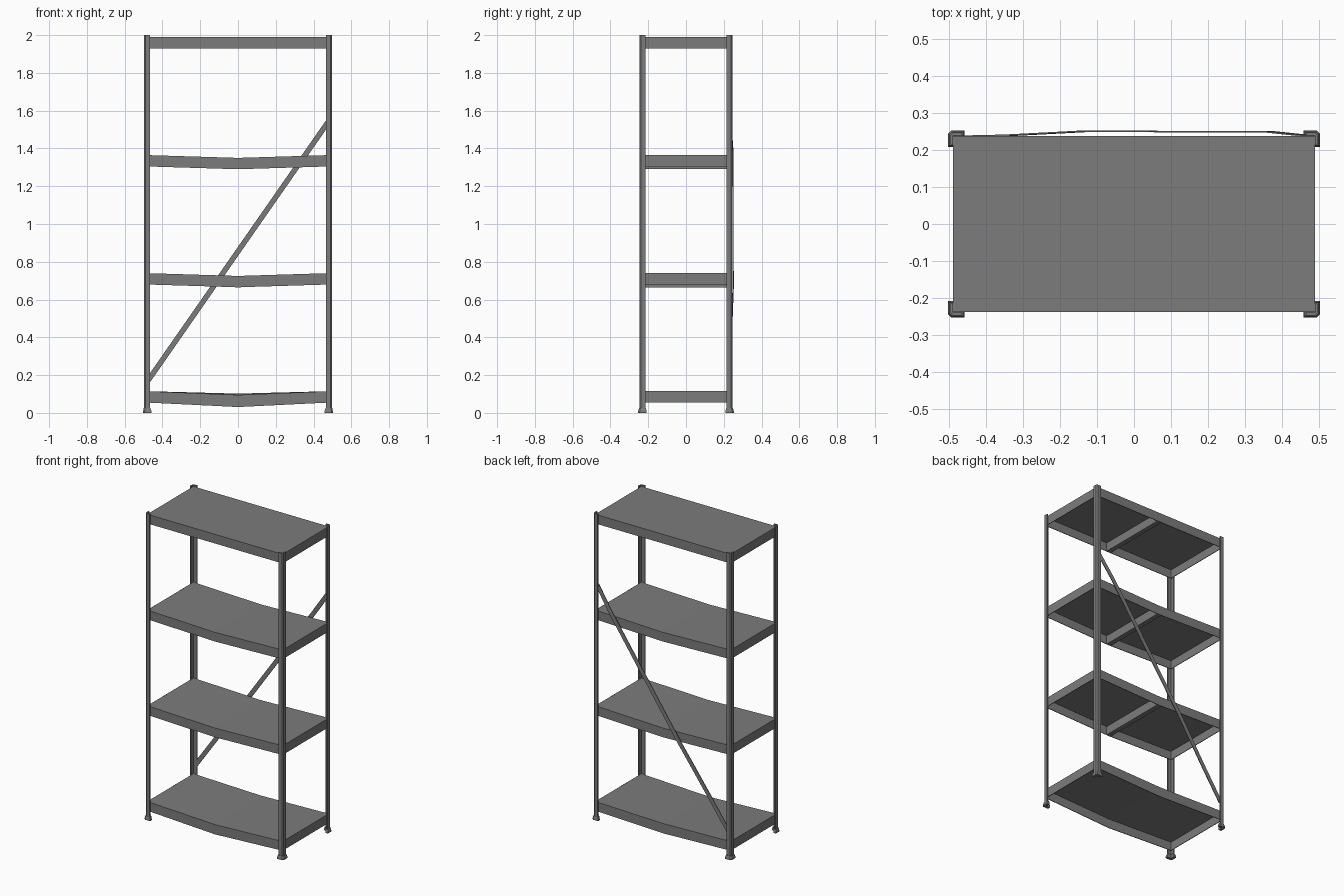
import bpy, bmesh
from mathutils import Vector

cube = bpy.data.objects.get("Cube")
if cube:
    bpy.data.objects.remove(cube, do_unlink=True)

steel = bpy.data.materials.new("grey_steel")
steel.use_nodes = True
grey = (0.2, 0.2, 0.2, 1)
steel.diffuse_color = grey
steel.node_tree.nodes["Principled BSDF"].inputs["Base Color"].default_value = grey


def finish(name, bm):
    bmesh.ops.recalc_face_normals(bm, faces=bm.faces)
    mesh = bpy.data.meshes.new(name)
    bm.to_mesh(mesh)
    bm.free()
    mesh.materials.append(steel)
    ob = bpy.data.objects.new(name, mesh)
    bpy.context.scene.collection.objects.link(ob)
    return ob


def loft(bm, rings):
    """Closed solid through rings of equal point count."""
    loops = [[bm.verts.new(p) for p in ring] for ring in rings]
    n = len(loops[0])
    for a, b in zip(loops, loops[1:]):
        for i in range(n):
            j = (i + 1) % n
            bm.faces.new((a[i], a[j], b[j], b[i]))
    bm.faces.new(loops[0])
    bm.faces.new(loops[-1])


def angle_section(sx, sy, z, outer, inner, thick, cut=0.008):
    """L section with a chamfered outer corner, at one corner of the rack."""
    X, Y = 0.497 + outer, 0.247 + outer
    x, y = 0.465 - inner, 0.215 - inner
    pts = [(x, Y), (X - cut, Y), (X, Y - cut), (X, y),
           (X - thick, y), (X - thick, Y - thick), (x, Y - thick)]
    return [(sx * px, sy * py, z) for px, py in pts]


# Corner posts and their flared feet
for sy, depth in ((-1, "front"), (1, "back")):
    for sx, side in ((-1, "right"), (1, "left")):
        bm = bmesh.new()
        loft(bm, [angle_section(sx, sy, z, 0, 0, 0.008) for z in (0.005, 2.0)])
        finish(f"{depth}_{side}_post", bm)
        bm = bmesh.new()
        loft(bm, [angle_section(sx, sy, z, o, i, 0.018)
                  for z, o, i in ((0, 0.006, 0.007), (0.008, 0.006, 0.007), (0.025, 0.002, 0.002))])
        finish(f"{depth}_{side}_foot", bm)


# Shelves: open-bottomed trays that sag in the middle
def shelf(name, top, sag_front, sag_back, rib):
    hx, hy, wall, deep = 0.489, 0.238, 0.004, 0.06

    def section(x, sag_f, sag_b, extra=0):
        f, b = top - sag_f, top - sag_b
        return [(x, -hy, f - deep - extra), (x, -hy, f), (x, hy, b), (x, hy, b - deep - extra),
                (x, hy - wall, b - deep - extra), (x, hy - wall, b - wall),
                (x, wall - hy, f - wall), (x, wall - hy, f - deep - extra)]

    bm = bmesh.new()
    loft(bm, [section(-hx, 0, 0), section(0, sag_front, sag_back, 0.004 if not rib else 0),
              section(hx, 0, 0)])
    finish(name, bm)

    # End flanges closing the tray
    for sx, side in ((-1, "right"), (1, "left")):
        bm = bmesh.new()
        loft(bm, [[(sx * x, y, z) for y, z in ((-hy, top - deep), (hy, top - deep), (hy, top), (-hy, top))]
                  for x in (hx - wall, hx)])
        finish(f"{name}_{side}_flange", bm)

    # Cross rib under the middle
    if rib:
        bm = bmesh.new()
        low, high = top - sag_front - deep, top - sag_front - 0.002
        loft(bm, [[(x, y, z) for x, z in ((-0.016, low), (0.016, low), (0.016, high), (-0.016, high))]
                  for y in (-0.234, 0.234)])
        finish(f"{name}_rib", bm)


shelf("bottom_shelf", 0.115, 0.02, 0.013, False)
shelf("lower_middle_shelf", 0.74, 0.015, 0.015, True)
shelf("upper_middle_shelf", 1.365, 0.015, 0.015, True)
shelf("top_shelf", 1.99, 0, 0, True)

# Bowed flat diagonal brace across the back
path = [(-0.475, 0.237), (-0.34, 0.24), (-0.13, 0.251), (0.37, 0.249), (0.475, 0.238)]
along = Vector((0.94, 0, 1.35)).normalized()
across = Vector((-along.z, 0, along.x)) * 0.014
rings = []
for x, y in path:
    mid = Vector((x, y, 0.855 + 1.436 * x))
    t = Vector((0, 0.002, 0))
    rings.append([mid - across - t, mid + across - t, mid + across + t, mid - across + t])
bm = bmesh.new()
loft(bm, rings)
finish("back_brace", bm)
